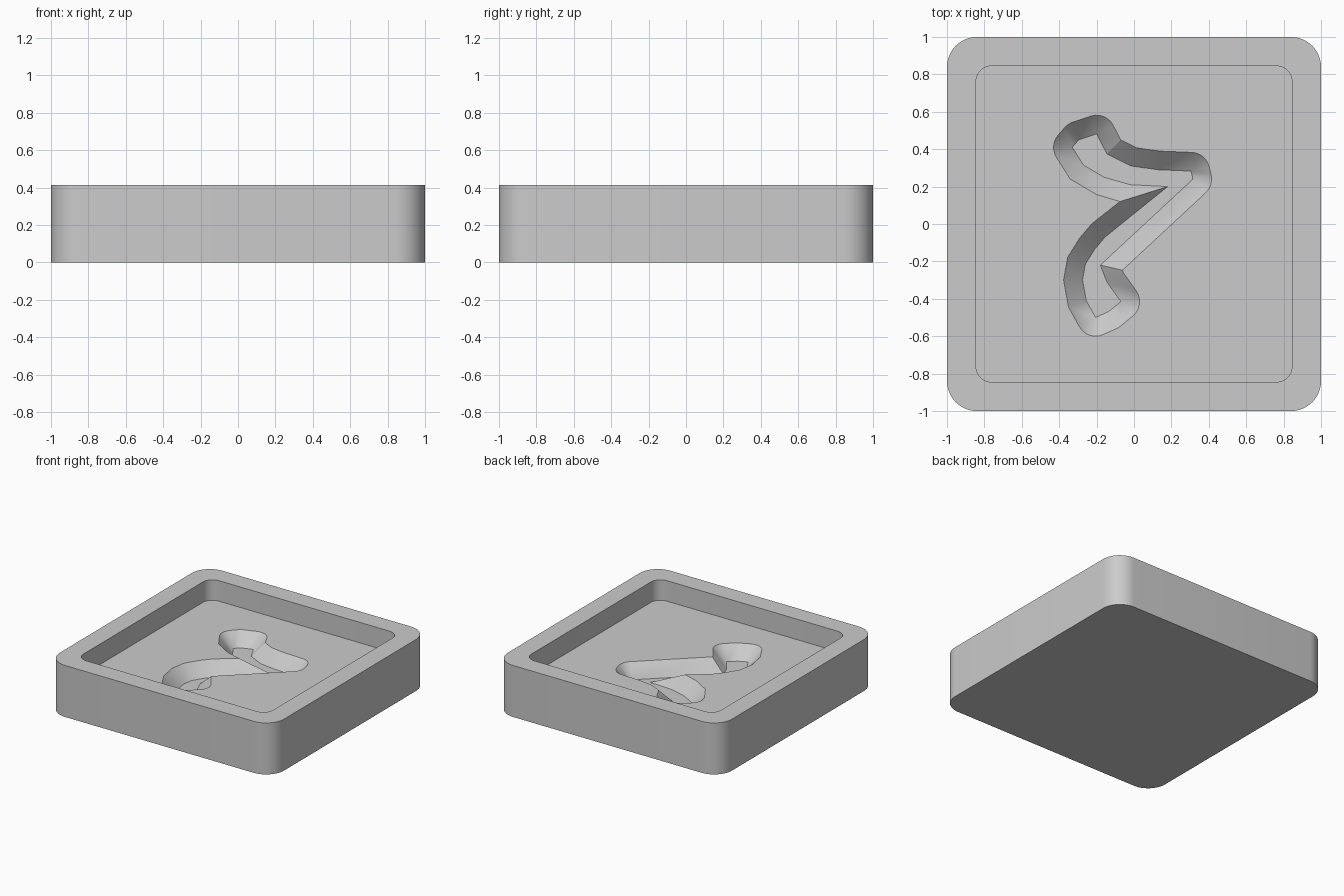
import bpy
import bmesh
from math import cos, sin, pi, radians
from mathutils import Vector

# Remove the default cube
default_cube = bpy.data.objects.get("Cube")
if default_cube:
    bpy.data.objects.remove(default_cube, do_unlink=True)

HEIGHT = 0.415       # top of the rim
FLOOR = 0.25         # floor of the square recess
POCKET = 0.15        # bottom of the shaped pocket
DRAFT = FLOOR - POCKET   # pocket walls slope at 45 degrees
CORNER_STEPS = 12
FAN_STEPS = 6

# Bottom outline of the pocket, clockwise from its upper left end
POCKET_OUTLINE = [
    (-.33, .41), (-.295, .45), (-.2, .482), (-.145, .375), (-.015, .31),
    (.13, .29), (.305, .283), (.315, .24), (-.18, -.22), (-.145, -.31),
    (-.07, -.415), (-.135, -.468), (-.205, -.5), (-.255, -.41),
    (-.275, -.3), (-.26, -.215), (-.21, -.135), (-.155, -.07),
    (.18, .2), (-.02, .21), (-.16, .25), (-.27, .315),
]
# The sloping walls meet in one sharp tip above these two bottom points
TIP = (-.075, .12)
TIP_SOURCES = {(.18, .2), (-.02, .21)}


def rounded_square(bm, half, radius, z):
    """Ring of vertices around a square with rounded corners."""
    ring = []
    for quarter in range(4):
        middle = pi / 4 + quarter * pi / 2
        cx = (half - radius) * (1 if cos(middle) > 0 else -1)
        cy = (half - radius) * (1 if sin(middle) > 0 else -1)
        for step in range(CORNER_STEPS + 1):
            angle = quarter * pi / 2 + step / CORNER_STEPS * pi / 2
            ring.append(bm.verts.new((cx + radius * cos(angle),
                                      cy + radius * sin(angle), z)))
    return ring


def bridge(bm, lower, upper):
    """Join two rings of equal length with quads."""
    for i in range(len(lower)):
        j = (i + 1) % len(lower)
        bm.faces.new((lower[i], lower[j], upper[j], upper[i]))


def ring_edges(bm, ring):
    """Edges around a closed ring, reusing those that exist."""
    edges = []
    for a, b in zip(ring, ring[1:] + ring[:1]):
        edges.append(bm.edges.get((a, b)) or bm.edges.new((a, b)))
    return edges


def flared_points(before, point, after):
    """Offset one outline point outward: a round fan or a plain mitre."""
    d1 = (point - before).normalized()
    d2 = (after - point).normalized()
    n1, n2 = Vector((-d1.y, d1.x)), Vector((-d2.y, d2.x))
    convex = d1.x * d2.y - d1.y * d2.x < 0
    if convex and n1.angle(n2) > radians(30):
        return [point + DRAFT * n1.slerp(n2, k / FAN_STEPS)
                for k in range(FAN_STEPS + 1)]
    return [point + DRAFT * (n1 + n2) / (1 + n1.dot(n2))]


def build_pocket(bm):
    """Sloping walls and bottom of the pocket; returns its upper ring."""
    points = [Vector(p) for p in POCKET_OUTLINE]
    count = len(points)
    bottom = [bm.verts.new((p.x, p.y, POCKET)) for p in points]
    tip = bm.verts.new((*TIP, FLOOR))
    groups = []
    for i, p in enumerate(points):
        if POCKET_OUTLINE[i] in TIP_SOURCES:
            groups.append([tip])
        else:
            flared = flared_points(points[i - 1], p, points[(i + 1) % count])
            groups.append([bm.verts.new((q.x, q.y, FLOOR)) for q in flared])

    upper = []
    for i, group in enumerate(groups):
        j = (i + 1) % count
        # Rounded end of the wall
        for a, b in zip(group, group[1:]):
            bm.faces.new((bottom[i], a, b))
        # Straight stretch of the wall
        if group[-1] is groups[j][0]:
            bm.faces.new((bottom[i], group[-1], bottom[j]))
        else:
            bm.faces.new((bottom[i], group[-1], groups[j][0], bottom[j]))
        upper.extend(v for v in group if v not in upper)
    bmesh.ops.triangle_fill(bm, edges=ring_edges(bm, bottom),
                            use_beauty=True, use_dissolve=False)
    return upper


# Plain grey material
grey = bpy.data.materials.new("plain_grey")
grey.use_nodes = True
colour = (0.6, 0.6, 0.6, 1)
grey.diffuse_color = colour
grey.node_tree.nodes["Principled BSDF"].inputs["Base Color"].default_value = colour

# Outer walls, rim and recess walls
bm = bmesh.new()
base = rounded_square(bm, 1, 0.16, 0)
rim_outer = rounded_square(bm, 1, 0.16, HEIGHT)
rim_inner = rounded_square(bm, 0.845, 0.085, HEIGHT)
recess = rounded_square(bm, 0.845, 0.085, FLOOR)
bm.faces.new(base)
for low, high in ((base, rim_outer), (rim_outer, rim_inner), (rim_inner, recess)):
    bridge(bm, low, high)

# Pocket, then the recess floor around it
pocket_top = build_pocket(bm)
bmesh.ops.triangle_fill(
    bm, edges=ring_edges(bm, recess) + ring_edges(bm, pocket_top),
    use_beauty=True, use_dissolve=False)
bmesh.ops.recalc_face_normals(bm, faces=bm.faces)

mesh = bpy.data.meshes.new("mould_tray")
bm.to_mesh(mesh)
bm.free()
mesh.materials.append(grey)
tray = bpy.data.objects.new("mould_tray", mesh)
bpy.context.collection.objects.link(tray)

# Smooth rounded corners, sharp rims
bpy.ops.object.select_all(action='DESELECT')
tray.select_set(True)
bpy.context.view_layer.objects.active = tray
bpy.ops.object.shade_smooth_by_angle(angle=radians(25))
